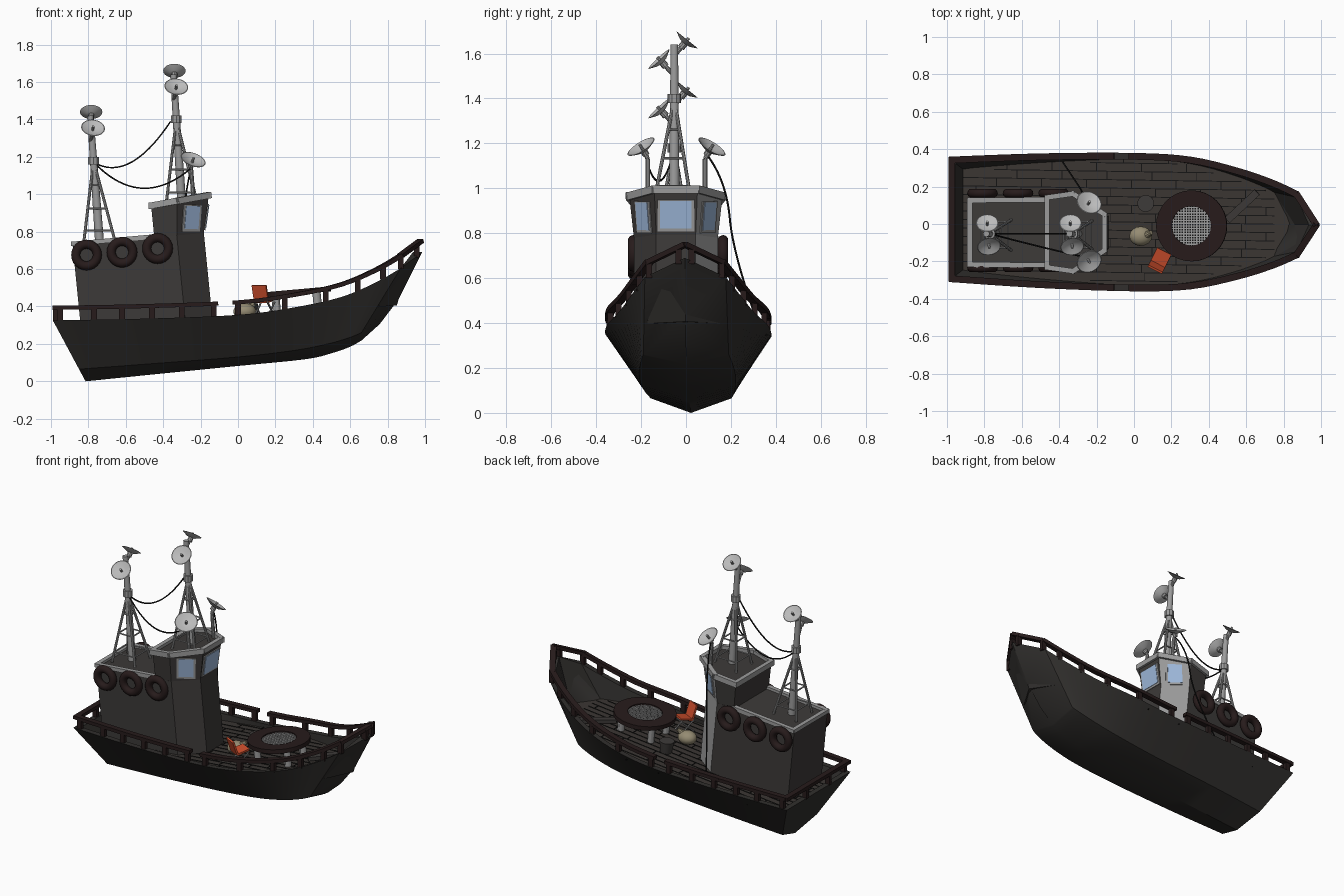
import bpy, bmesh, math
from mathutils import Vector as V, Matrix

if "Cube" in bpy.data.objects:
    bpy.data.objects.remove(bpy.data.objects["Cube"])


def material(name, *rgb):
    m = bpy.data.materials.new(name)
    m.use_nodes = True
    m.diffuse_color = (*rgb, 1)
    m.node_tree.nodes["Principled BSDF"].inputs["Base Color"].default_value = (*rgb, 1)
    return m


HULL = material("charcoal", .03, .028, .026)
CABIN = material("dark grey", .046, .042, .04)
RAIL = material("dark brown", .02, .011, .011)
GREY = material("mid grey", .33, .33, .33)
PALE = material("pale grey", .5, .5, .5)
GLASS = material("window blue", .34, .48, .7)
DECK = material("plank brown", .042, .036, .032)
BLACK = material("black", .007, .007, .007)
RED = material("orange red", .6, .075, .025)
SAND = material("sand", .3, .26, .17)


def finish(name, bm, *mats):
    bmesh.ops.recalc_face_normals(bm, faces=bm.faces)
    me = bpy.data.meshes.new(name)
    bm.to_mesh(me)
    bm.free()
    ob = bpy.data.objects.new(name, me)
    bpy.context.collection.objects.link(ob)
    for m in mats:
        me.materials.append(m)
    bpy.ops.object.select_all(action="DESELECT")
    ob.select_set(True)
    bpy.context.view_layer.objects.active = ob
    bpy.ops.object.shade_smooth_by_angle(angle=math.radians(30))
    return ob


def bar(bm, a, b, w, h, up=(0, 0, 1), extra=0.0):
    """Box from a to b; h is measured along up, w across it."""
    a, b = V(a), V(b)
    z = (b - a).normalized()
    x = V(up).cross(z).normalized()
    rot = Matrix((x, z.cross(x), z)).transposed().to_4x4()
    size = Matrix.Diagonal((w, h, (b - a).length + extra, 1))
    bmesh.ops.create_cube(bm, size=1, matrix=Matrix.Translation((a + b) / 2) @ rot @ size)


def tube(bm, a, b, r, r2=None, n=10):
    a, b = V(a), V(b)
    mat = Matrix.Translation((a + b) / 2) @ (b - a).to_track_quat("Z", "Y").to_matrix().to_4x4()
    bmesh.ops.create_cone(bm, cap_ends=True, segments=n, radius1=r, radius2=r if r2 is None else r2,
                          depth=(b - a).length, matrix=mat)


def lathe(bm, profile, mat, n=24):
    rings = [[bm.verts.new(mat @ V((r * math.cos(t * math.tau / n), r * math.sin(t * math.tau / n), z)))
              for t in range(n)] for r, z in profile]
    for p, q in zip(rings, rings[1:]):
        for i in range(n):
            j = (i + 1) % n
            bm.faces.new((p[i], p[j], q[j], q[i]))
    bmesh.ops.remove_doubles(bm, verts=bm.verts, dist=1e-5)


def deck_z(x):
    return .33 + .09 * x


def mid_y(x):
    return .01 - .015 * x


def P(x, y, h):
    """Point at height h above the pitched deck."""
    return V((x - .1 * h, y, deck_z(x) + h))


# Hull stations: sheer x y z, chine x y z, keel x z
KEYS = [(-.99, .335, .326, -.85, .18, .065, -.815, 0),
        (-.5, .36, .335, -.45, .2, .095, -.45, .037),
        (0, .37, .355, 0, .21, .13, 0, .082),
        (.3, .355, .395, .3, .215, .165, .36, .118),
        (.55, .3, .45, .48, .21, .2, .5, .15),
        (.74, .238, .53, .6, .2, .235, .6, .185),
        (.87, .18, .605, .66, .19, .26, .66, .218)]
BOW = (.985, 0, .69, .86, 0, .44, .757, .305)
stations = []
for i in range(len(KEYS) - 1):
    p0, p1, p2, p3 = (KEYS[min(max(j, 0), len(KEYS) - 1)] for j in (i - 1, i, i + 1, i + 2))
    for t in (0, .25, .5, .75):
        stations.append([b + .5 * t * (c - a + t * (2*a - 5*b + 4*c - d + t * (3*(b - c) + d - a)))
                         for a, b, c, d in zip(p0, p1, p2, p3)])
stations += [list(KEYS[-1]), list(BOW)]


def sheer(x):
    for p, q in zip(stations, stations[1:]):
        if x <= q[0]:
            t = (x - p[0]) / (q[0] - p[0])
            return p[1] + t * (q[1] - p[1]), p[2] + t * (q[2] - p[2])
    return BOW[1], BOW[2]


bm = bmesh.new()
rings, deck_edge = [], []
for i, (sx, sy, sz, cx, cy, cz, kx, kz) in enumerate(stations):
    t = (deck_z(sx) - cz) / (sz - cz)
    dx, dy = cx + (sx - cx) * t, max(0, cy + (sy - cy) * t - .015)
    ix = sx + (.035 if i == 0 else -.05 if i == len(stations) - 1 else 0)
    dx += .03 if i == 0 else 0
    deck_edge.append((dx, dy))
    half = [(dx, dy, deck_z(dx)), (ix, max(0, sy - .035), sz), (sx, sy, sz), (cx, cy, cz)]
    full = half + [(kx, 0, kz)] + [(x, -y, z) for x, y, z in reversed(half)]
    rings.append([bm.verts.new((x, y + mid_y(x), z)) for x, y, z in full])
for p, q in zip(rings, rings[1:]):
    for j in range(8):
        bm.faces.new((p[j], p[j + 1], q[j + 1], q[j]))
    bm.faces.new((p[8], p[0], q[0], q[8])).material_index = 1
r = rings[0]
for idx in ((2, 3, 4, 5, 6), (1, 2, 6, 7), (0, 1, 7, 8)):
    bm.faces.new([r[j] for j in idx])
bmesh.ops.remove_doubles(bm, verts=bm.verts, dist=1e-4)
finish("hull", bm, HULL, DECK)

# Deck plank seams
bm = bmesh.new()
for row in range(-7, 8):
    y = row * .045
    xs = [x for x, w in deck_edge if w > abs(y) + .01]
    if len(xs) > 1:
        a, b = xs[0], xs[-1]
        bar(bm, P(a, y + mid_y(a), .001), P(b, y + mid_y(b), .001), .005, .004)
        x = a + .07 + .11 * (row % 3)
        while x < b - .03:
            bar(bm, P(x, y + mid_y(x), .001), P(x, y + .045 + mid_y(x), .001), .005, .004)
            x += .24
finish("plank_seams", bm, BLACK)

# Rails with a boarding gap on each side
bm = bmesh.new()


def rail_point(x, side, h=.067):
    w, z = sheer(x)
    return V((x, mid_y(x) + side * max(0, w - .018), z + h))


for side in (-1, 1):
    for x0, x1 in ((-.975, -.11), (-.025, .975)):
        xs = [x0] + [s[0] for s in stations if x0 < s[0] < x1] + [x1]
        for a, b in zip(xs, xs[1:]):
            bar(bm, rail_point(a, side), rail_point(b, side), .036, .022, extra=.008)
    for x in (-.95, -.77, -.62, -.46, -.3, -.13, 0, .25, .47, .64, .775, .87, .955):
        bar(bm, rail_point(x, side, -.005), rail_point(x, side), .026, .03, (1, 0, 0))
bar(bm, rail_point(-.975, -1), rail_point(-.975, 1), .036, .022, extra=.03)
for y in (-.1, .14):
    bar(bm, (-.975, y, .32), (-.975, y, .395), .026, .03, (1, 0, 0))
finish("rails", bm, RAIL)

# Cabin and wheelhouse
CY = -.045


def mirror_plan(half):
    return half + [(x, -y) for x, y in reversed(half)]


def block(name, low, high, h0, h1, rise=0.0):
    bm = bmesh.new()
    a = [bm.verts.new(P(x, CY + y, h0)) for x, y in low]
    b = [bm.verts.new(P(x, CY + y, h1 + rise * (x + .4))) for x, y in high]
    n = len(a)
    for i in range(n):
        bm.faces.new((a[i], a[(i + 1) % n], b[(i + 1) % n], b[i]))
    bm.faces.new(a)
    bm.faces.new(b)
    bmesh.ops.recalc_face_normals(bm, faces=bm.faces)
    for f in bm.faces:
        if f.normal.y > .4 and f.normal.x > .3:
            f.material_index = 1
    return finish(name, bm, CABIN, GREY)


base = mirror_plan([(-.837, .175), (-.28, .187), (-.135, .088)])
low = mirror_plan([(-.4, .182), (-.28, .187), (-.135, .088)])
high = mirror_plan([(-.4, .187), (-.26, .207), (-.09, .096)])
block("cabin", base, base, -.02, .475)
block("wheelhouse", low, high, .475, .64, .09)

bm = bmesh.new()
edge = [P(x, CY + y, .645 + .09 * (x + .4)) for x, y in high]
for a, b in zip(edge, edge[1:] + edge[:1]):
    bar(bm, a, b, .028, .034, extra=.02)
edge = [P(x, CY + y, .48) for x, y in ((-.4, .175), (-.83, .172), (-.83, -.172), (-.4, -.175))]
for a, b in zip(edge, edge[1:]):
    bar(bm, a, b, .028, .024, extra=.02)
finish("roof_trim", bm, GREY)

frames, panes = bmesh.new(), bmesh.new()
for i, width in ((1, .09), (2, .14), (3, .09)):
    lo = [P(x, CY + y, .475) for x, y in low[i:i + 2]]
    hi = [P(x, CY + y, .66) for x, y in high[i:i + 2]]
    foot, head = (lo[0] + lo[1]) / 2, (hi[0] + hi[1]) / 2
    out = (lo[0] - lo[1]).cross(head - foot).normalized()
    if out.x < 0:
        out = -out
    for m, s, grow, d in ((frames, .1, .025, .001), (panes, .17, 0, .004)):
        bar(m, foot.lerp(head, s - .02) + out * d, foot.lerp(head, .86 - s / 3) + out * d,
            width + grow, .009, out)
finish("window_frames", frames, GREY)
finish("windows", panes, GLASS)

# Tyre fenders
for side in (-1, 1):
    for i, (x, z) in enumerate(((-.81, .675), (-.62, .69), (-.43, .71))):
        bpy.ops.mesh.primitive_torus_add(location=(x, -.035 + side * .2, z), rotation=(math.pi / 2, 0, 0),
                                         major_radius=.058, minor_radius=.024,
                                         major_segments=24, minor_segments=10)
        ob = bpy.context.object
        ob.name = f"tyre_{'right' if side < 0 else 'left'}_{i + 1}"
        ob.data.materials.append(RAIL)
        bpy.ops.object.shade_smooth_by_angle(angle=math.radians(60))

# Masts with braced legs, and dishes on arms
masts, dishes = bmesh.new(), bmesh.new()


def dish(centre, normal, radius, root):
    c, n = V(centre), V(normal).normalized()
    mat = Matrix.Translation(c) @ n.to_track_quat("Z", "Y").to_matrix().to_4x4() @ Matrix.Scale(radius, 4)
    lathe(dishes, [(0, -.38), (.45, -.28), (1, 0), (.94, .02), (.43, -.2), (0, -.28)], mat)
    tube(dishes, c - n * .02, c + n * .012, .007)
    tube(masts, c - n * .02, c - n * .045, .016)
    tube(masts, c - n * .04, root, .01)


MY = -.052
for bx, bz, tx, tz, jz in ((-.3, .94, -.345, 1.64, 1.4), (-.74, .74, -.79, 1.42, 1.18)):
    top, foot = V((tx, MY, tz)), V((bx, MY, bz))
    tube(masts, foot, top, .024, .017, 14)
    joint = foot.lerp(top, (jz - bz) / (tz - bz))
    tube(masts, joint - V((0, 0, .02)), joint + V((0, 0, .02)), .03)
    feet = [foot + V((dx, dy, 0)) for dx, dy in ((-.085, -.09), (.085, -.09), (.085, .075), (-.085, .075))]
    for p, q in zip(feet, feet[1:] + feet[:1]):
        tube(masts, p, joint.lerp(p, .08), .008, n=8)
        for t in (.3, .58, .85):
            tube(masts, joint.lerp(p, t), joint.lerp(q, t), .005, n=6)
    dish((tx + .005, .005, tz + .02), (0, .6, .75), .06, top - V((0, 0, .05)))
    dish((tx + .015, -.12, tz - .065), (.1, -.65, .7), .064, top - V((0, 0, .14)))
for y, s in ((-.2, -1), (.115, 1)):
    post = V((-.25, y - s * .03, 1.13))
    tube(masts, (-.235, y - s * .03, .93), post, .011)
    dish((-.24, y, 1.185), (.3, s * .5, .8), .07, post)
finish("masts", masts, GREY)
finish("dishes", dishes, PALE)


# Hanging cables
def cable(name, pts):
    cu = bpy.data.curves.new(name, "CURVE")
    cu.dimensions, cu.bevel_depth, cu.bevel_resolution = "3D", .0045, 1
    sp = cu.splines.new("NURBS")
    sp.points.add(len(pts) - 1)
    for p, c in zip(sp.points, pts):
        p.co = (*c, 1)
    sp.order_u, sp.use_endpoint_u, sp.resolution_u = 3, True, 10
    cu.materials.append(BLACK)
    bpy.context.collection.objects.link(bpy.data.objects.new(name, cu))


cable("mast_cable", [(-.77, MY, 1.17), (-.58, MY, 1.06), (-.36, MY, 1.39)])
cable("dish_cable", [(-.77, MY, 1.17), (-.52, -.12, .91), (-.25, -.18, 1.14)])
cable("deck_cable", [(-.25, .1, 1.14), (-.28, .18, 1.03), (-.3, .21, .7), (-.38, .33, .37)])

# Round fire table
TX, TY, TH = .32, -.01, .12
pitch = Matrix.Translation(P(TX, TY, TH)) @ Matrix.Rotation(-.09, 4, "Y")
bm = bmesh.new()
lathe(bm, [(.105, -.015), (.19, -.015), (.19, .012), (.105, .012), (.105, -.015)], pitch, 32)
finish("table_rim", bm, RAIL)
bm = bmesh.new()
lathe(bm, [(0, -.008), (.107, -.008), (.107, -.002), (0, -.002)], pitch, 32)
finish("table_bowl", bm, BLACK)
bm = bmesh.new()
for i in range(-7, 8):
    o = i * .014
    w = math.sqrt(.105 ** 2 - o * o)
    bar(bm, pitch @ V((o, -w, .002)), pitch @ V((o, w, .002)), .006, .004)
    bar(bm, pitch @ V((-w, o, .003)), pitch @ V((w, o, .003)), .006, .004)
for dx, dy in ((.11, .08), (.11, -.08), (-.11, .08), (-.11, -.08)):
    tube(bm, P(TX + dx, TY + dy, 0), P(TX + dx, TY + dy, TH - .01), .022, n=12)
finish("table_grille_and_legs", bm, GREY)

# Folding chair, sack, bucket and loose board
bm, legs = bmesh.new(), bmesh.new()
c, fwd, side = P(.15, -.185, .08), V((.45, .89, 0)), V((.89, -.45, 0))
bar(bm, c - fwd * .04, c + fwd * .045 + V((0, 0, .02)), .085, .012)
bar(bm, c - fwd * .035, c - fwd * .065 + V((0, 0, .09)), .085, .012, fwd)
for s in (-.04, .04):
    for f, g in ((-.045, .04), (.04, -.045)):
        tube(legs, c + side * s + fwd * f - V((0, 0, .078)), c + side * s + fwd * g, .005, n=6)
finish("chair_seat", bm, RED)
finish("chair_legs", legs, GREY)
bm = bmesh.new()
bmesh.ops.create_uvsphere(bm, u_segments=16, v_segments=10, radius=.058,
                          matrix=Matrix.Translation(P(.04, -.065, .04)) @ Matrix.Diagonal((1.05, .9, .75, 1)))
tube(bm, P(.06, -.065, .05), P(.1, -.045, .08), .025, .012)
finish("sack", bm, SAND)
bm = bmesh.new()
tube(bm, P(.07, .11, 0), P(.07, .11, .075), .036, .045, 16)
bar(bm, P(.5, .02, .02), P(.66, .17, .02), .04, .025)
finish("bucket_and_board", bm, CABIN)
